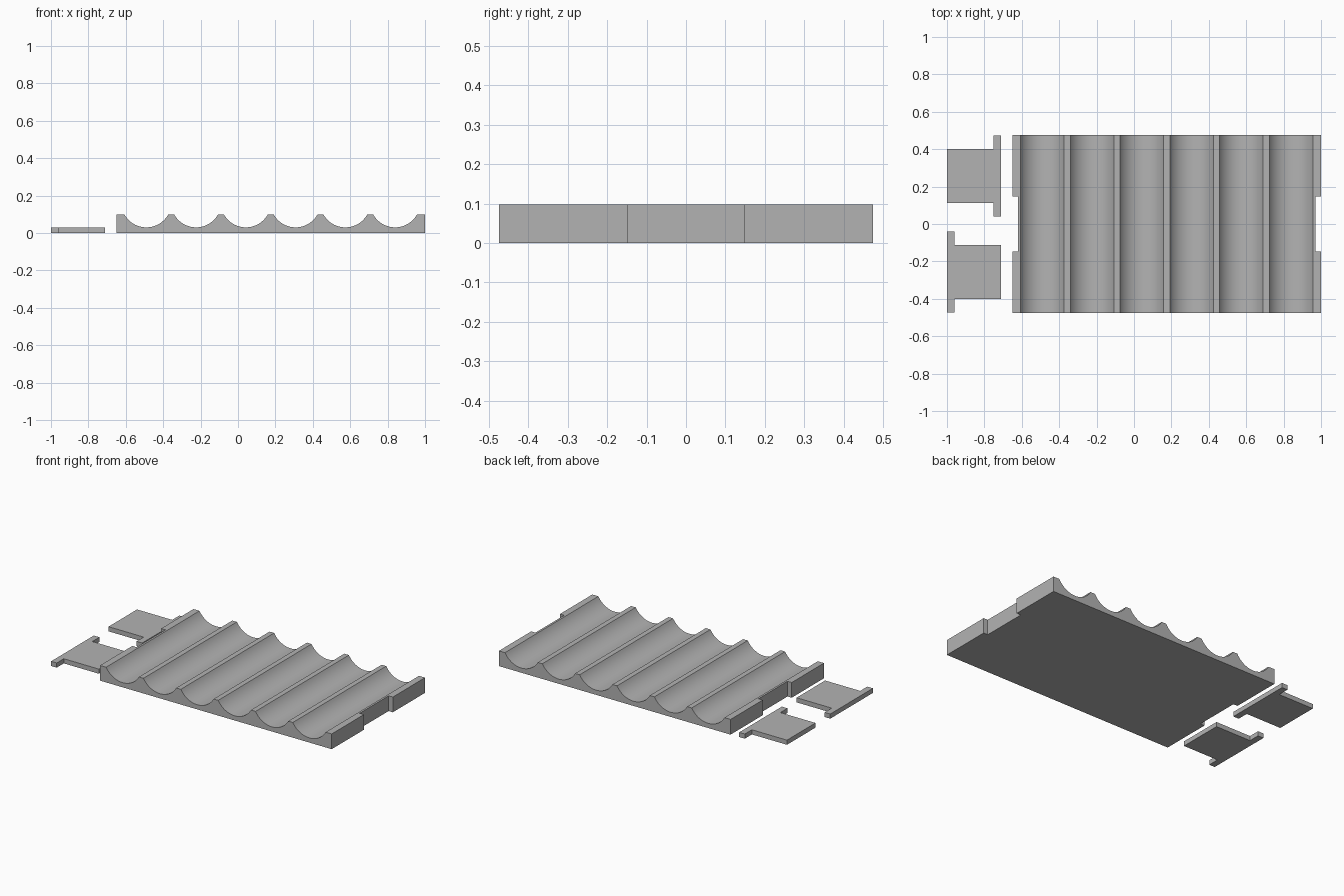
import bpy
import bmesh
import math

cube = bpy.data.objects.get("Cube")
if cube:
    bpy.data.objects.remove(cube, do_unlink=True)

grey = bpy.data.materials.new("plain grey")
grey.use_nodes = True
COLOUR = (0.45, 0.45, 0.45, 1)
grey.diffuse_color = COLOUR
grey.node_tree.nodes["Principled BSDF"].inputs["Base Color"].default_value = COLOUR


def prism(name, outline, to_3d, direction):
    """Extrude a closed 2D outline along a direction."""
    bm = bmesh.new()
    face = bm.faces.new([bm.verts.new(to_3d(a, b)) for a, b in outline])
    grown = bmesh.ops.extrude_face_region(bm, geom=[face])["geom"]
    moved = [v for v in grown if isinstance(v, bmesh.types.BMVert)]
    bmesh.ops.translate(bm, verts=moved, vec=direction)
    bmesh.ops.recalc_face_normals(bm, faces=bm.faces)
    mesh = bpy.data.meshes.new(name)
    bm.to_mesh(mesh)
    bm.free()
    mesh.materials.append(grey)
    obj = bpy.data.objects.new(name, mesh)
    bpy.context.collection.objects.link(obj)
    return obj


# Tray: a block with a row of round troughs along its top
LEFT, RIGHT, HALF_DEPTH, HEIGHT = -0.65, 1.0, 0.475, 0.098
FLOOR, RADIUS, PITCH, COUNT, STEPS = 0.03, 0.134, 0.266, 6, 24
middle = (LEFT + RIGHT) / 2
spread = math.acos((FLOOR + RADIUS - HEIGHT) / RADIUS)

profile = [(RIGHT, 0), (LEFT, 0), (LEFT, HEIGHT)]
for i in range(COUNT):
    cx = middle + (i - (COUNT - 1) / 2) * PITCH
    for s in range(STEPS + 1):
        t = spread * (2 * s / STEPS - 1)
        profile.append((cx + RADIUS * math.sin(t), FLOOR + RADIUS * (1 - math.cos(t))))
profile.append((RIGHT, HEIGHT))
tray = prism("trough_tray", profile, lambda x, z: (x, -HALF_DEPTH, z), (0, 2 * HALF_DEPTH, 0))

# Shallow notch in the middle of each end wall
NOTCH, NOTCH_HALF = 0.03, 0.147
for name, x in (("left_notch_cutter", RIGHT), ("right_notch_cutter", LEFT)):
    box = [(x - NOTCH, -NOTCH_HALF), (x + NOTCH, -NOTCH_HALF),
           (x + NOTCH, NOTCH_HALF), (x - NOTCH, NOTCH_HALF)]
    cutter = prism(name, box, lambda a, b: (a, b, -0.1), (0, 0, 0.4))
    cutter.hide_render = True
    cut = tray.modifiers.new(name, 'BOOLEAN')
    cut.operation = 'DIFFERENCE'
    cut.solver = 'EXACT'
    cut.object = cutter
    bpy.context.view_layer.objects.active = tray
    bpy.ops.object.modifier_apply(modifier=cut.name)
    bpy.data.objects.remove(cutter, do_unlink=True)

bpy.ops.object.select_all(action='DESELECT')
tray.select_set(True)
bpy.context.view_layer.objects.active = tray
bpy.ops.object.shade_smooth_by_angle(angle=math.radians(30))

# Two flat T-shaped end pieces, facing opposite ways
CENTRE_X, CENTRE_Y, HALF_W = -0.855, 0.256, 0.145
BAR, BAR_HALF, TONGUE_HALF = 0.04, 0.217, 0.145
half_tee = [(-HALF_W, TONGUE_HALF), (HALF_W - BAR, TONGUE_HALF),
            (HALF_W - BAR, BAR_HALF), (HALF_W, BAR_HALF)]
tee = half_tee + [(x, -y) for x, y in reversed(half_tee)]
for name, side in (("back_end_piece", 1), ("front_end_piece", -1)):
    prism(name, tee, lambda x, y: (CENTRE_X + side * x, side * (CENTRE_Y + y), 0), (0, 0, FLOOR))
